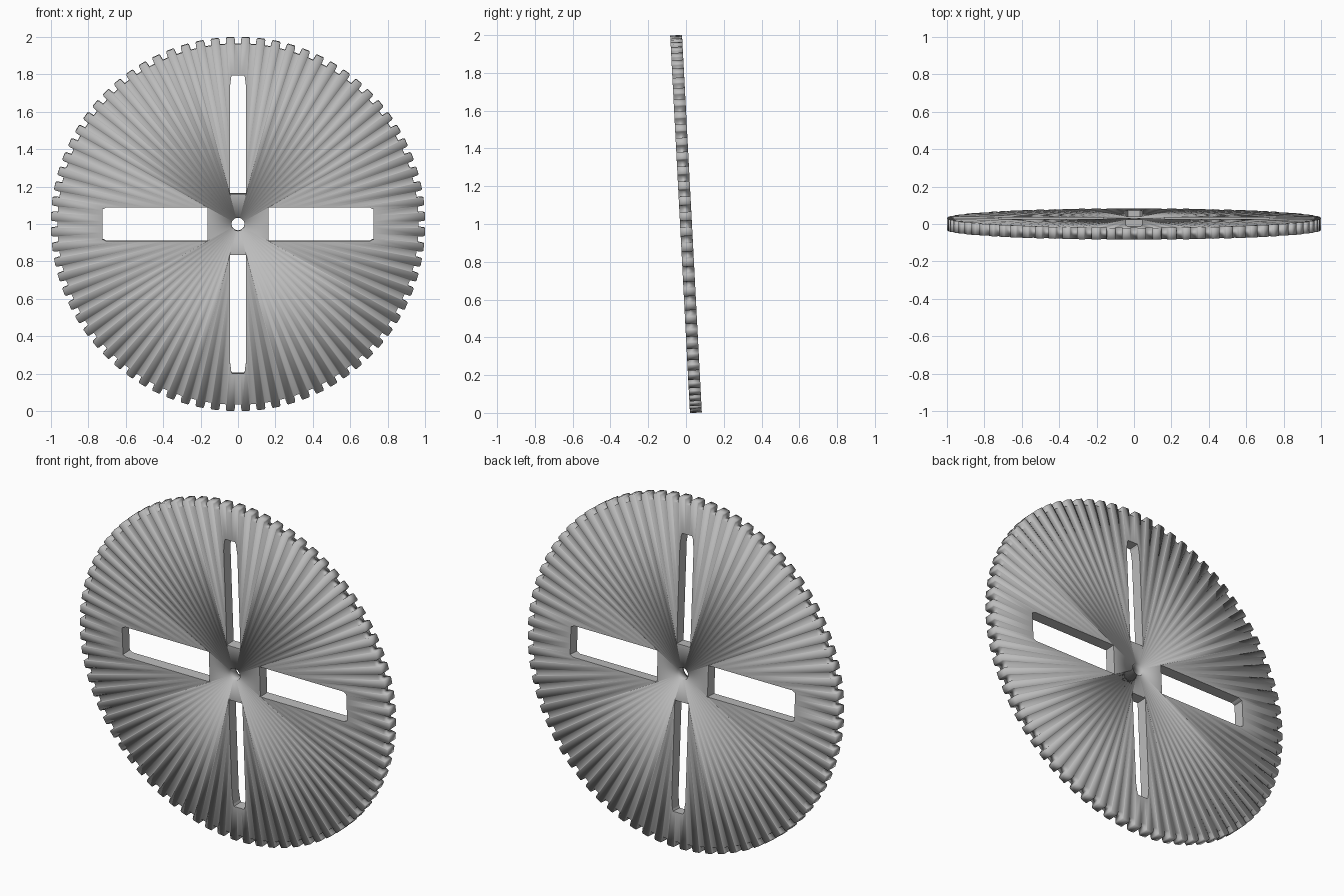
import bpy, bmesh, math
from mathutils import Matrix, Vector

TEETH = 76
TIP, ROOT, HUB = 1.001, 0.966, 0.035
HALF = 0.0315
TILT = math.radians(3)

cube = bpy.data.objects.get("Cube")
if cube:
    bpy.data.objects.remove(cube)

metal = bpy.data.materials.new("plain grey")
metal.use_nodes = True
grey = (0.5, 0.5, 0.5, 1)
metal.diffuse_color = grey
metal.node_tree.nodes["Principled BSDF"].inputs["Base Color"].default_value = grey


def make_object(name, bm):
    bmesh.ops.recalc_face_normals(bm, faces=bm.faces)
    mesh = bpy.data.meshes.new(name)
    bm.to_mesh(mesh)
    bm.free()
    obj = bpy.data.objects.new(name, mesh)
    bpy.context.collection.objects.link(obj)
    mesh.materials.append(metal)
    return obj


def ring(bm, points, y):
    return [bm.verts.new((x, y, z)) for x, z in points]


def bridge(bm, a, b):
    for i in range(len(a)):
        j = (i + 1) % len(a)
        bm.faces.new((a[i], a[j], b[j], b[i]))


def polar(radius, angle):
    return radius * math.cos(angle), radius * math.sin(angle)


# Gear outline: each tooth has a root, a flank and a slightly narrower tip
pitch = math.tau / TEETH
tooth = [(-0.31, ROOT), (-0.28, TIP - 0.007), (-0.23, TIP),
         (0.23, TIP), (0.28, TIP - 0.007), (0.31, ROOT)]
outline, bore = [], []
for n in range(TEETH):
    for offset, radius in tooth:
        angle = (n + 0.5 + offset) * pitch
        outline.append(polar(radius, angle))
        bore.append(polar(HUB, angle))

# Toothed disc with a round centre hole
bm = bmesh.new()
loops = [ring(bm, outline, -HALF), ring(bm, outline, HALF),
         ring(bm, bore, HALF), ring(bm, bore, -HALF)]
for i in range(4):
    bridge(bm, loops[i], loops[(i + 1) % 4])
for face in bm.faces:
    face.smooth = True
gear = make_object("gear_wheel", bm)


def cut_slot(name, inner, outer, half_width, taper, inset, turn):
    """Straight slot along a spoke, narrowed at its outer corners."""
    w = half_width
    side = [(inner, w), (outer - taper, w), (outer - inset, w - inset * 0.6),
            (outer, w - inset)]
    profile = side + [(x, -z) for x, z in reversed(side)]
    bm = bmesh.new()
    front, back = ring(bm, profile, -0.2), ring(bm, profile, 0.2)
    bm.faces.new(front)
    bm.faces.new(back)
    bridge(bm, front, back)
    bmesh.ops.rotate(bm, verts=bm.verts, cent=(0, 0, 0),
                     matrix=Matrix.Rotation(turn, 3, "Y"))
    cutter = make_object(name, bm)
    cutter.hide_render = True
    mod = gear.modifiers.new(name, "BOOLEAN")
    mod.operation = "DIFFERENCE"
    mod.solver = "EXACT"
    mod.object = cutter
    return cutter


# Two wide side slots and two narrow upright slots
cutters = []
for k in range(4):
    turn = k * math.pi / 2
    if k % 2 == 0:
        cutters.append(cut_slot("wide_slot", 0.164, 0.725, 0.09, 0.02, 0.01, turn))
    else:
        cutters.append(cut_slot("narrow_slot", 0.163, 0.798, 0.044, 0.07, 0.012, turn))

# Bake the cuts, then lean the wheel slightly forward
graph = bpy.context.evaluated_depsgraph_get()
cut_mesh = bpy.data.meshes.new_from_object(gear.evaluated_get(graph))
gear.modifiers.clear()
gear.data = cut_mesh
for cutter in cutters:
    bpy.data.objects.remove(cutter)
cut_mesh.transform(Matrix.Translation(Vector((0, 0, 1))) @ Matrix.Rotation(TILT, 4, "X"))
